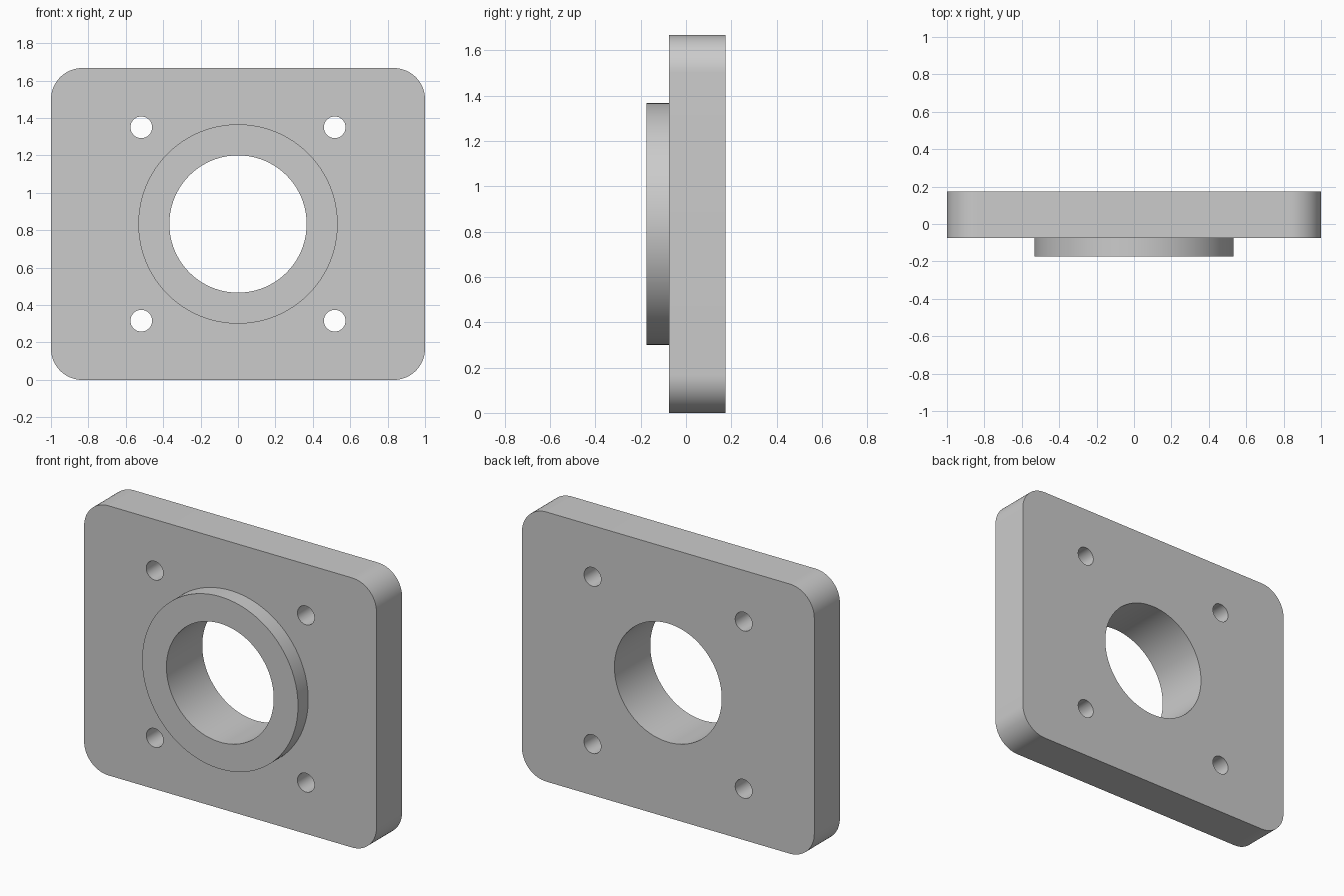
import bpy, bmesh, math

if "Cube" in bpy.data.objects:
    bpy.data.objects.remove(bpy.data.objects["Cube"])

W, H = 2.0, 1.667            # plate width and height
CZ = H / 2                   # bore centre height
Y_COLLAR, Y_FRONT, Y_BACK = -0.175, -0.075, 0.175
CORNER = 0.167
HOLE = 0.517                 # bolt hole offset from the centre


def prism(name, outline, y0, y1):
    """Extrude an (x, z) outline from y0 to y1."""
    bm = bmesh.new()
    face = bm.faces.new([bm.verts.new((x, y0, z)) for x, z in outline])
    ext = bmesh.ops.extrude_face_region(bm, geom=[face], use_keep_orig=True)
    moved = [v for v in ext["geom"] if isinstance(v, bmesh.types.BMVert)]
    bmesh.ops.translate(bm, verts=moved, vec=(0, y1 - y0, 0))
    bmesh.ops.recalc_face_normals(bm, faces=bm.faces)
    mesh = bpy.data.meshes.new(name)
    bm.to_mesh(mesh)
    bm.free()
    obj = bpy.data.objects.new(name, mesh)
    bpy.context.collection.objects.link(obj)
    return obj


def arc(cx, cz, r, start, sweep, steps):
    return [(cx + r * math.cos(start + sweep * i / steps),
             cz + r * math.sin(start + sweep * i / steps)) for i in range(steps + 1)]


def disc(name, cx, cz, r, y0, y1, sides):
    return prism(name, arc(cx, cz, r, 0, 2 * math.pi, sides)[:-1], y0, y1)


def combine(target, tool, operation):
    mod = target.modifiers.new(tool.name, 'BOOLEAN')
    mod.object, mod.operation, mod.solver = tool, operation, 'EXACT'
    bpy.context.view_layer.objects.active = target
    bpy.ops.object.modifier_apply(modifier=mod.name)
    bpy.data.objects.remove(tool)


# Plate with rounded corners
outline = []
for i, (sx, sz) in enumerate([(1, 1), (-1, 1), (-1, -1), (1, -1)]):
    outline += arc(sx * (W / 2 - CORNER), CZ + sz * (H / 2 - CORNER), CORNER,
                   i * math.pi / 2, math.pi / 2, 16)
plate = prism("flange_plate", outline, Y_FRONT, Y_BACK)

# Raised collar on the front, fused into the plate
combine(plate, disc("collar", 0, CZ, 0.533, Y_COLLAR, 0.05, 128), 'UNION')

# Central bore and four bolt holes
combine(plate, disc("bore", 0, CZ, 0.367, -0.4, 0.4, 128), 'DIFFERENCE')
for sx in (-1, 1):
    for sz in (-1, 1):
        combine(plate, disc("bolt_hole", sx * HOLE, CZ + sz * HOLE, 0.058, -0.4, 0.4, 48),
                'DIFFERENCE')

# Smooth round walls, crisp edges
bpy.ops.object.select_all(action='DESELECT')
plate.select_set(True)
bpy.context.view_layer.objects.active = plate
bpy.ops.object.shade_smooth_by_angle(angle=math.radians(30))
